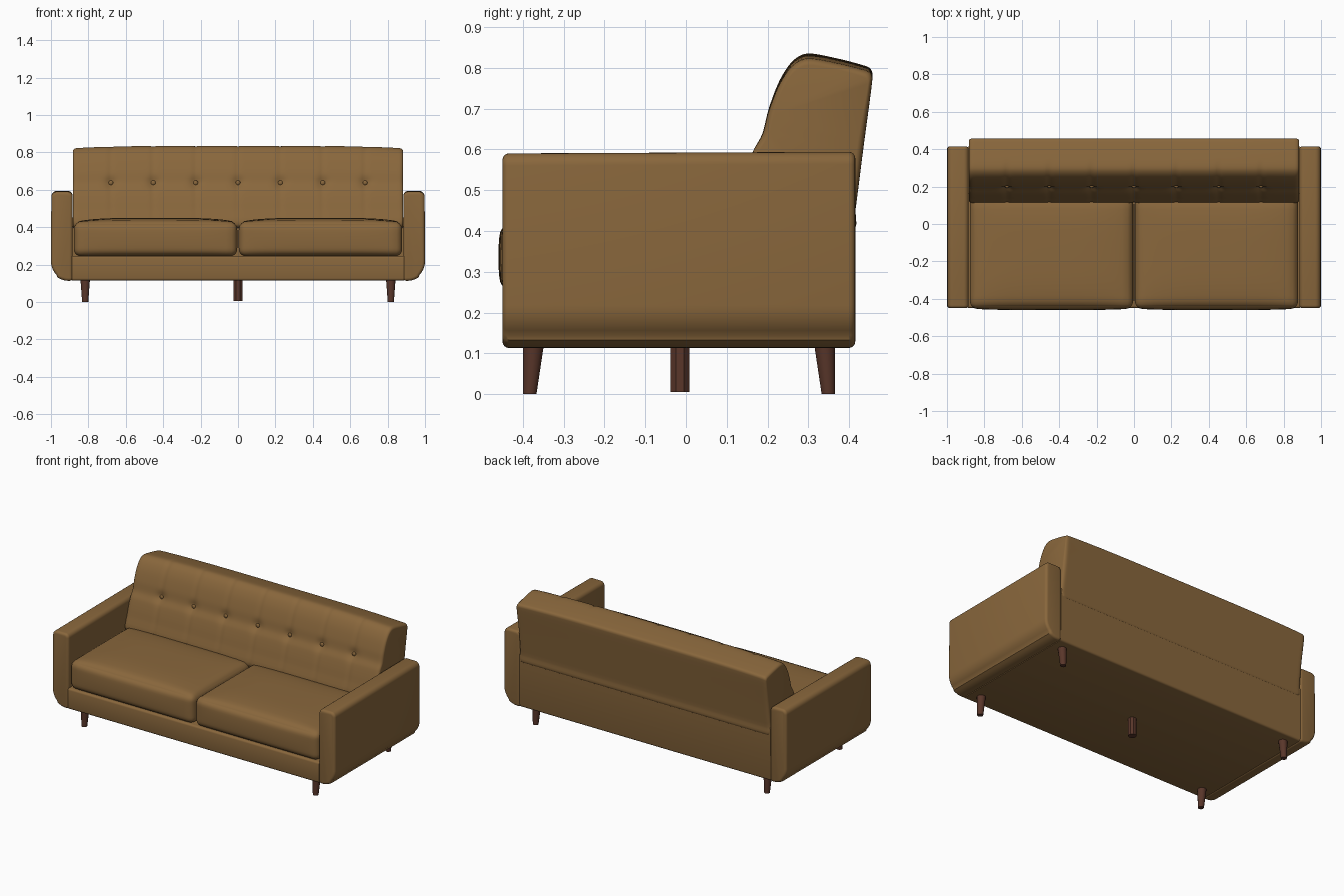
import bpy, bmesh, math
from mathutils import Vector

if "Cube" in bpy.data.objects:
    bpy.data.objects.remove(bpy.data.objects["Cube"])


def material(name, rgb):
    m = bpy.data.materials.new(name)
    m.diffuse_color = (*rgb, 1)
    m.use_nodes = True
    m.node_tree.nodes["Principled BSDF"].inputs["Base Color"].default_value = m.diffuse_color
    return m


LEATHER = material("tan leather", (0.25, 0.135, 0.045))
WOOD = material("dark brown wood", (0.10, 0.037, 0.023))


def finish(name, bm, mat, angle=40):
    bmesh.ops.recalc_face_normals(bm, faces=bm.faces[:])
    me = bpy.data.meshes.new(name)
    bm.to_mesh(me)
    bm.free()
    ob = bpy.data.objects.new(name, me)
    bpy.context.collection.objects.link(ob)
    me.materials.append(mat)
    bpy.ops.object.select_all(action='DESELECT')
    ob.select_set(True)
    bpy.context.view_layer.objects.active = ob
    bpy.ops.object.shade_smooth_by_angle(angle=math.radians(angle))
    return ob


def loft(rings):
    """Bridge equal closed rings and cap both ends."""
    bm = bmesh.new()
    vs = [[bm.verts.new(p) for p in r] for r in rings]
    n = len(vs[0])
    for a, b in zip(vs, vs[1:]):
        for i in range(n):
            j = (i + 1) % n
            bm.faces.new((a[i], a[j], b[j], b[i]))
    bm.faces.new(vs[0])
    bm.faces.new(vs[-1])
    bmesh.ops.recalc_face_normals(bm, faces=bm.faces[:])
    return bm


def round_edges(bm, width):
    edges = [e for e in bm.edges if e.calc_face_angle(0) > 0.9]
    bmesh.ops.bevel(bm, geom=edges, offset=width, offset_type='OFFSET', segments=4,
                    profile=0.5, affect='EDGES', clamp_overlap=False)


def arc(cx, cz, r, a0, a1, n=6):
    return [(cx + r * math.cos(math.radians(a0 + (a1 - a0) * i / n)),
             cz + r * math.sin(math.radians(a0 + (a1 - a0) * i / n))) for i in range(n + 1)]


# Arms: front outline with a big outer lower curve, extruded in depth
arm = ([(0.884, 0.113)] + arc(0.905, 0.218, 0.105, -90, -45, 5)[:-1]
       + arc(0.895, 0.218, 0.105, -45, 0, 5)
       + arc(0.968, 0.560, 0.03, 0, 90) + arc(0.91, 0.564, 0.026, 90, 180))
for side, label in ((-1, "left_arm"), (1, "right_arm")):
    bm = loft([[(side * x, y, z + (0.004 if y > 0 and z > 0.5 else 0)) for x, z in arm]
               for y in (-0.45, 0.415)])
    round_edges(bm, 0.016)
    finish(label, bm, LEATHER)

# Base frame with the lower rear panel
base = [(-0.449, 0.115), (0.41, 0.115), (0.414, 0.452), (0.16, 0.452), (0.16, 0.247), (-0.449, 0.247)]
bm = loft([[(x, y, z) for y, z in base] for x in (-0.887, 0.887)])
edges = [e for e in bm.edges if abs(e.verts[0].co.x - e.verts[1].co.x) > 1
         and (e.verts[0].co.y < -0.4 or e.verts[0].co.z < 0.2)]
bmesh.ops.bevel(bm, geom=edges, offset=0.012, segments=3, profile=0.5, affect='EDGES')
finish("base_frame", bm, LEATHER)


# Seat cushions: rounded boxes with crowned tops
def cushion(name, cx):
    bm = bmesh.new()
    bmesh.ops.create_cube(bm, size=2)
    bmesh.ops.subdivide_edges(bm, edges=bm.edges[:], cuts=17, use_grid_fill=True)
    half = Vector((0.437, 0.30, 0.092))
    r = 0.04
    for v in bm.verts:
        u = Vector([math.copysign(1 - (1 - abs(c)) ** 1.8, c) for c in v.co])
        p = Vector([a * b for a, b in zip(u, half)])
        core = Vector([max(-(h - r), min(h - r, c)) for c, h in zip(p, half)])
        d = p - core
        p = core + d.normalized() * r if d.length > 1e-6 else p
        crown = (1 - u.x ** 4) * (1 - u.y ** 4)
        if u.z > 0:
            p.z += 0.022 * crown * u.z
        if u.y < 0:
            p.y += 0.008 * (1 - u.x ** 4) * (1 - u.z ** 2) * u.y
        v.co = p + Vector((cx, -0.152, 0.336))
    finish(name, bm, LEATHER, 60)


cushion("left_seat_cushion", -0.441)
cushion("right_seat_cushion", 0.441)

# Backrest: side profile swept across, with button dimples and soft vertical seams
ctrl = [(0.12, 0.40), (0.135, 0.50), (0.163, 0.592), (0.187, 0.638), (0.203, 0.70), (0.230, 0.77),
        (0.262, 0.817), (0.298, 0.835), (0.37, 0.823), (0.435, 0.806), (0.452, 0.798), (0.457, 0.782),
        (0.437, 0.62), (0.416, 0.455), (0.408, 0.40), (0.26, 0.395)]


def smooth_loop(pts, n=5):
    out = []
    for i in range(len(pts)):
        a, b, c, d = [Vector(pts[(i + k) % len(pts)]) for k in (-1, 0, 1, 2)]
        m1, m2 = (c - a) / 2, (d - b) / 2
        lim = (c - b).length
        m1 = m1 * min(1, lim / m1.length)
        m2 = m2 * min(1, lim / m2.length)
        for k in range(n):
            t = k / n
            out.append(b * (2*t**3 - 3*t**2 + 1) + m1 * (t**3 - 2*t**2 + t)
                       + c * (3*t**2 - 2*t**3) + m2 * (t**3 - t**2))
    return out


profile = smooth_loop(ctrl)
middle = Vector((0.31, 0.62))
buttons = [i * 0.2265 for i in range(-3, 4)]
W, R = 0.883, 0.022
N = 140
xs = [-W + R + (2 * W - 2 * R) * i / N for i in range(N + 1)]
ends = [W - R + R * math.sin(math.radians(a)) for a in (22, 45, 67, 90)]
xs = [-x for x in reversed(ends)] + xs + ends
rings = []
for x in xs:
    t = max(0, abs(x) - (W - R)) / R
    inset = 0.016 * (1 - math.sqrt(max(0, 1 - t * t)))
    near = min(abs(x - b) for b in buttons)
    ring = []
    for p in profile:
        y, z = p
        front = max(0, min(1, (0.34 - y) / 0.06))
        groove = 0.005 * math.exp(-(near / 0.012) ** 2) * front
        dimple = 0.014 * math.exp(-(near ** 2 + (z - 0.637) ** 2) / 0.03 ** 2) if y < 0.3 else 0
        q = p + (middle - p).normalized() * (inset + groove)
        z = q.y - 0.013 * (abs(x) / W) ** 4 * max(0, (q.y - 0.6) / 0.23)
        ring.append((x, q.x + dimple, z))
    rings.append(ring)
finish("backrest", loft(rings), LEATHER, 50)

# Buttons
for i, bx in enumerate(buttons):
    bm = bmesh.new()
    bmesh.ops.create_uvsphere(bm, u_segments=16, v_segments=8, radius=0.013)
    for v in bm.verts:
        v.co = Vector((bx + v.co.x, 0.201 + v.co.y * 0.6, 0.637 + v.co.z))
    finish(f"back_button_{i + 1}", bm, LEATHER, 60)


# Legs: tapered, leaning so the outer edge stays upright
def leg(name, top, bottom, rt, rb, z0=0.0, n=12):
    def ring(c, r, z):
        return [(c[0] + r * math.cos((k + 0.5) * 2 * math.pi / n),
                 c[1] + r * math.sin((k + 0.5) * 2 * math.pi / n), z) for k in range(n)]
    finish(name, loft([ring(bottom, rb, z0), ring(top, rt, 0.118)]), WOOD)


for side, label in ((-1, "left"), (1, "right")):
    leg(f"front_{label}_leg", (side * 0.817, -0.374), (side * 0.817, -0.383), 0.026, 0.017)
    leg(f"rear_{label}_leg", (side * 0.817, 0.340), (side * 0.817, 0.349), 0.026, 0.017)
leg("centre_leg", (0, -0.015), (0, -0.015), 0.025, 0.025, 0.005, 8)
